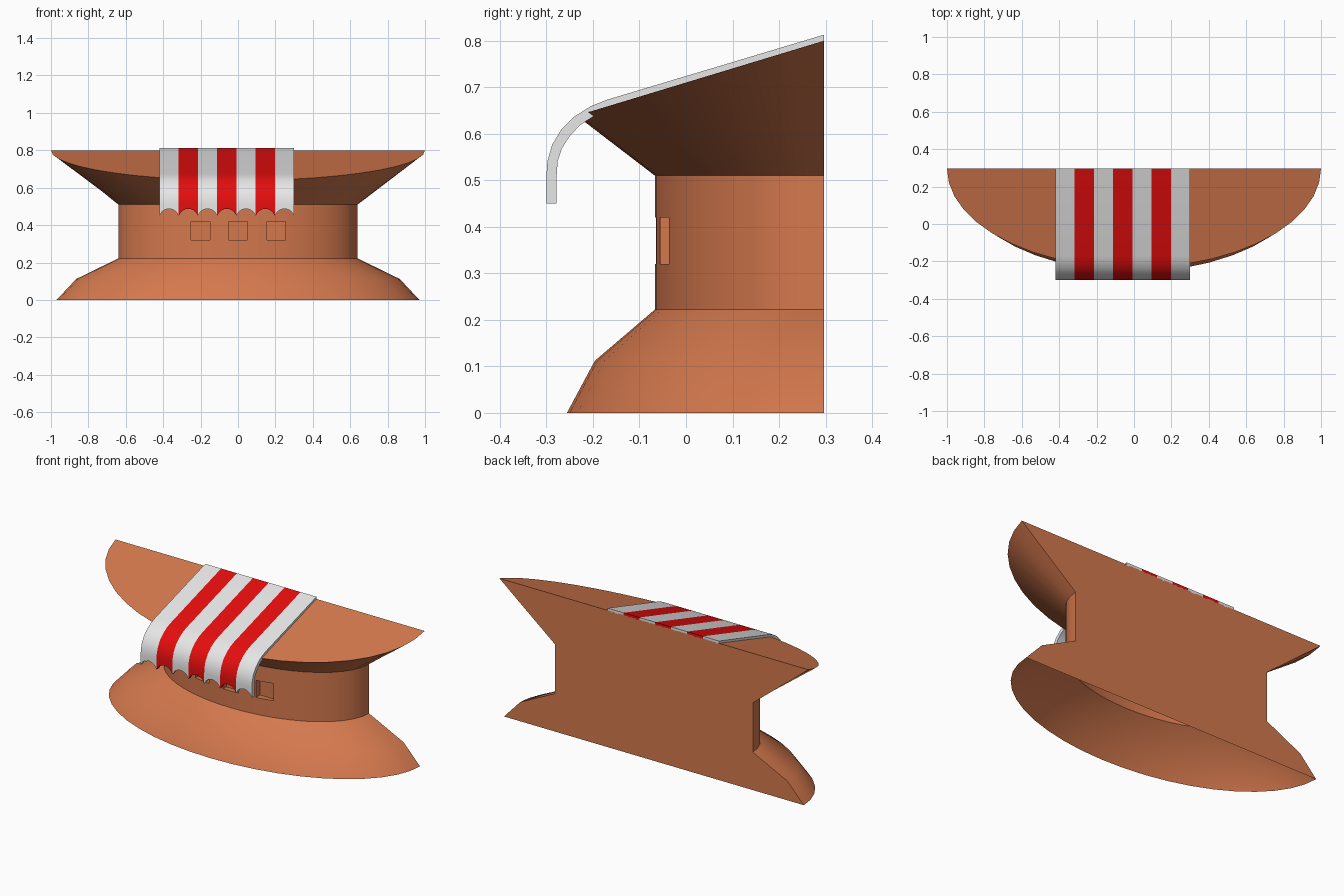
import bpy, bmesh, math

if "Cube" in bpy.data.objects:
    bpy.data.objects.remove(bpy.data.objects["Cube"])

BACK = 0.297


def material(name, rgb):
    m = bpy.data.materials.new(name)
    m.diffuse_color = (*rgb, 1)
    m.use_nodes = True
    m.node_tree.nodes["Principled BSDF"].inputs["Base Color"].default_value = m.diffuse_color
    return m


clay = material("terracotta", (0.66, 0.19, 0.075))
white = material("white", (0.8, 0.8, 0.8))
red = material("red", (0.78, 0.004, 0.004))


def make_object(name, bm, mats):
    bmesh.ops.recalc_face_normals(bm, faces=bm.faces[:])
    me = bpy.data.meshes.new(name)
    bm.to_mesh(me)
    bm.free()
    for m in mats:
        me.materials.append(m)
    ob = bpy.data.objects.new(name, me)
    bpy.context.collection.objects.link(ob)
    return ob


def activate(ob):
    bpy.ops.object.select_all(action='DESELECT')
    ob.select_set(True)
    bpy.context.view_layer.objects.active = ob


# Counter body: half-elliptical sections (half width, depth, height); top is slanted
SEG = 22
sections = [(0.97, 0.553, 0.0), (0.865, 0.493, 0.112), (0.64, 0.364, 0.222),
            (0.64, 0.364, 0.51), (1.0, 0.532, None)]
bm = bmesh.new()
rings = []
for a, b, z in sections:
    ring = []
    for i in range(SEG + 1):
        t = math.pi * i / SEG
        y = BACK - b * math.sin(t)
        h = 0.8 - 0.303 * (BACK - y) if z is None else z
        ring.append(bm.verts.new((a * math.cos(t), y, h)))
    rings.append(ring)
for lo, hi in zip(rings, rings[1:]):
    for i in range(SEG):
        bm.faces.new((lo[i], lo[i + 1], hi[i + 1], hi[i]))
    bm.faces.new((lo[SEG], lo[0], hi[0], hi[SEG]))      # flat back
bm.faces.new(rings[0])
bm.faces.new(rings[-1])
body = make_object("counter_body", bm, [clay])

# Three square recesses in the neck
bm = bmesh.new()
for x in (-0.2, 0.0, 0.205):
    surf = BACK - 0.364 * math.sqrt(1 - (x / 0.64) ** 2)
    verts = bmesh.ops.create_cube(bm, size=1)["verts"]
    for v in verts:
        v.co.x = x + v.co.x * 0.1
        v.co.y = surf + 0.03 if v.co.y > 0 else -0.2
        v.co.z = 0.37 + v.co.z * 0.1
cutter = make_object("recess_cutter", bm, [clay])
cutter.hide_render = True
activate(body)
mod = body.modifiers.new("recesses", 'BOOLEAN')
mod.operation = 'DIFFERENCE'
mod.solver = 'EXACT'
mod.object = cutter
bpy.ops.object.modifier_apply(modifier=mod.name)
bpy.data.objects.remove(cutter)

# Underside is open
bm = bmesh.new()
bm.from_mesh(body.data)
under = [f for f in bm.faces if all(v.co.z < 0.001 for v in f.verts)]
bmesh.ops.delete(bm, geom=under, context='FACES_ONLY')
bm.to_mesh(body.data)
bm.free()
activate(body)
bpy.ops.object.shade_smooth_by_angle(angle=math.radians(30))

# Striped awning: closed side profile swept along x, scalloped lower hem
outer = [(0.297, 0.813), (-0.17, 0.673), (-0.205, 0.659), (-0.24, 0.637), (-0.268, 0.609),
         (-0.288, 0.576), (-0.298, 0.54), (-0.3, 0.51), (-0.3, 0.45)]
inner = [(-0.278, 0.45), (-0.278, 0.51), (-0.276, 0.54), (-0.267, 0.568), (-0.25, 0.595),
         (-0.227, 0.619), (-0.195, 0.64), (-0.165, 0.654), (0.297, 0.795)]
profile = outer + inner
STRIPES, SUB = 7, 8
X0, X1 = -0.42, 0.30
bm = bmesh.new()
cols = []
for i in range(STRIPES * SUB + 1):
    x = X0 + (X1 - X0) * i / (STRIPES * SUB)
    arch = 0.037 * abs(math.sin(math.pi * i / SUB)) ** 0.6
    cols.append([bm.verts.new((x, y, z + (arch if z < 0.46 else 0))) for y, z in profile])
n = len(profile)
for i, (p, q) in enumerate(zip(cols, cols[1:])):
    for j in range(n):
        k = (j + 1) % n
        f = bm.faces.new((p[j], p[k], q[k], q[j]))
        f.material_index = (i // SUB) % 2
for c in (cols[0], cols[-1]):
    for j in range(n // 2 - 1):
        bm.faces.new((c[j], c[j + 1], c[n - 2 - j], c[n - 1 - j]))
awning = make_object("striped_awning", bm, [white, red])
activate(awning)
bpy.ops.object.shade_smooth_by_angle(angle=math.radians(35))
